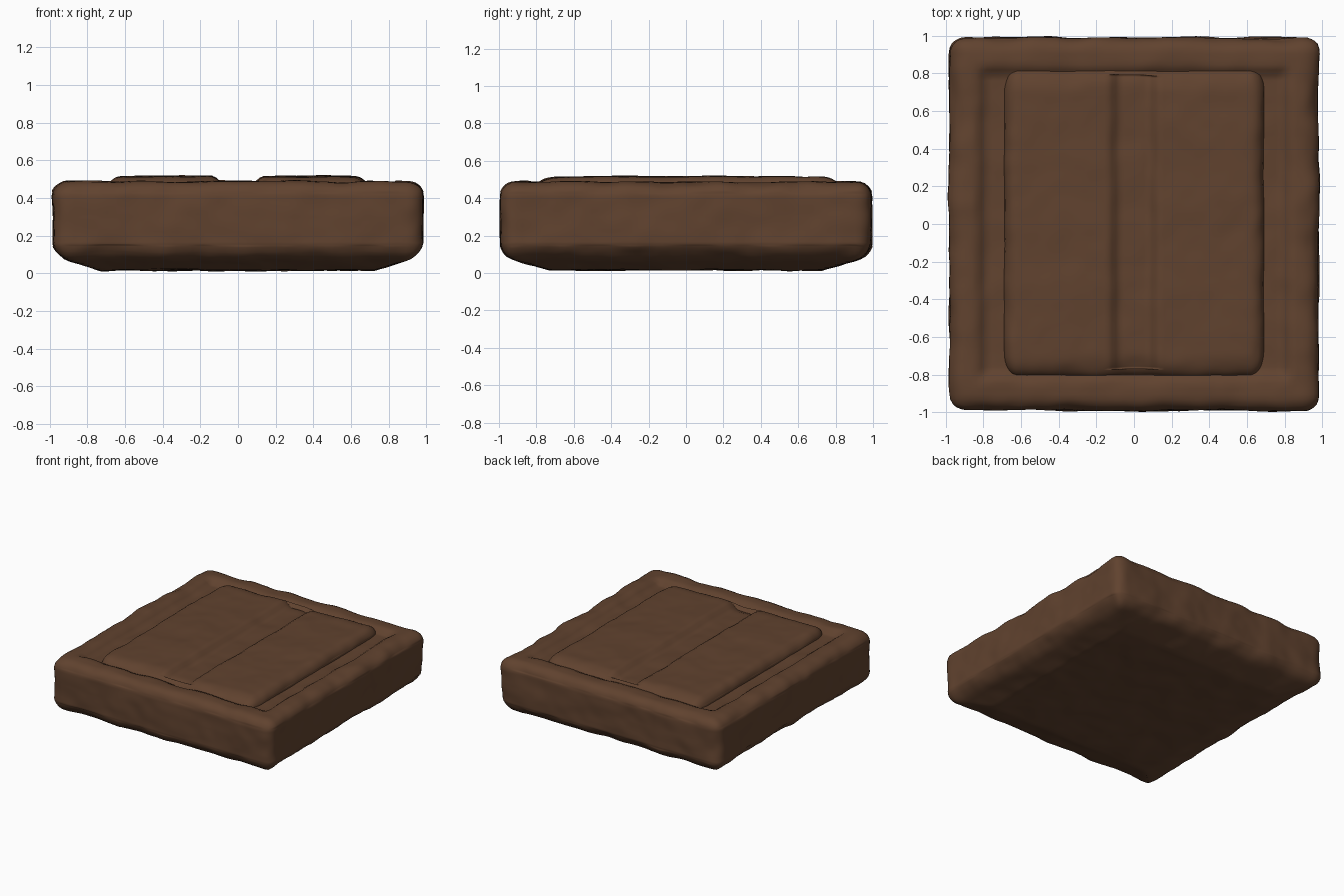
import bpy, bmesh
from mathutils import Vector, noise

if "Cube" in bpy.data.objects:
    bpy.data.objects.remove(bpy.data.objects["Cube"])

wood = bpy.data.materials.new("dark brown wood")
wood.diffuse_color = (0.118, 0.055, 0.028, 1)
wood.use_nodes = True
wood.node_tree.nodes["Principled BSDF"].inputs["Base Color"].default_value = wood.diffuse_color


def smoothstep(a, b, t):
    t = max(0.0, min(1.0, (t - a) / (b - a)))
    return t * t * (3 - 2 * t)


def worn_block(name, lo, hi, r_side, r_top, r_bottom, cuts, wobble, top_cut, belly=0):
    """Box with soft, worn edges: a dense cube rounded onto an inner box, then roughened."""
    bm = bmesh.new()
    bmesh.ops.create_cube(bm, size=2)
    bmesh.ops.subdivide_edges(bm, edges=bm.edges[:], cuts=cuts, use_grid_fill=True)
    mid = [(a + b) / 2 for a, b in zip(lo, hi)]
    half = [(b - a) / 2 for a, b in zip(lo, hi)]
    for v in bm.verts:
        on_top = v.co.z > 0.999
        p = Vector([m + h * c for m, h, c in zip(mid, half, v.co)])
        rad = [r_side[0], r_side[1], r_top if p.z > mid[2] else r_bottom]
        inner = Vector()
        for i in range(3):
            limit = half[i] - rad[i]
            inner[i] = mid[i] + max(-limit, min(limit, p[i] - mid[i]))
        unit = Vector([(p[i] - inner[i]) / rad[i] for i in range(3)])
        if unit.length > 1:
            unit.normalize()
        p = inner + Vector([unit[i] * rad[i] for i in range(3)])
        # underside slopes up towards the outer edges
        d = max(abs(p.x) / half[0], abs(p.y) / half[1])
        ramp = max(0.0, min(1.0, (d - 0.74) / 0.26))
        p.z += belly * ramp * (1 - smoothstep(0.02, 0.3, p.z))
        if on_top:
            p.z -= top_cut(p.x, p.y)
        # hand-carved unevenness, strongest near the edges
        out = unit.normalized() if unit.length > 0 else Vector((0, 0, 1))
        edge = min(1, sum(abs(c) > 0.3 for c in out) / 2)
        n = noise.noise(p * 4.5) + 0.4 * noise.noise(p * 10)
        p += out * (n * wobble * (0.4 + edge))
        v.co = p
    me = bpy.data.meshes.new(name)
    bm.to_mesh(me)
    bm.free()
    me.materials.append(wood)
    me.polygons.foreach_set("use_smooth", [True] * len(me.polygons))
    ob = bpy.data.objects.new(name, me)
    bpy.context.collection.objects.link(ob)
    return ob


def tray(x, y):
    """Depth of the square recess inside the raised rim."""
    w = 0.01 * noise.noise(Vector((x * 5, y * 5, 3)))
    d = max(abs(x), abs(y)) + w
    return 0.04 * (1 - smoothstep(0.785, 0.835, d))


def channel(x, y):
    """Soft lengthwise channel splitting the panel into two planks."""
    w = 0.01 * noise.noise(Vector((0, y * 4, 7)))
    return 0.042 * (1 - smoothstep(0.07, 0.14, abs(x) + w))


# thick slab with raised rim
worn_block("slab_with_rim", (-0.98, -0.99, 0.018), (0.98, 0.99, 0.488),
           (0.1, 0.08), 0.085, 0.09, 68, 0.012, tray, 0.075)

# raised twin-plank panel lying in the recess
worn_block("plank_panel", (-0.69, -0.81, 0.36), (0.69, 0.825, 0.514),
           (0.08, 0.13), 0.075, 0.03, 64, 0.009, channel)
